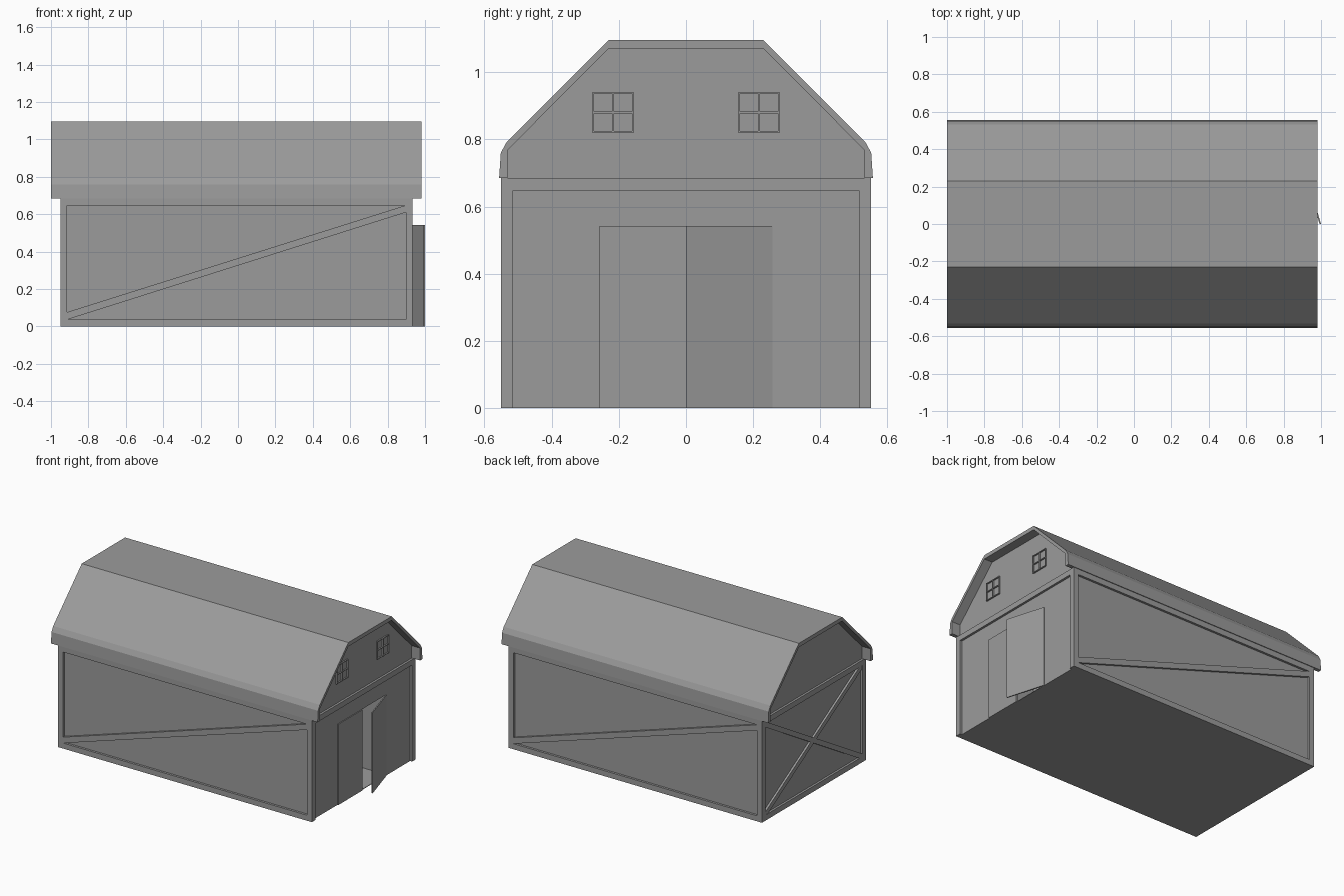
import bpy, bmesh
from mathutils import Vector

if "Cube" in bpy.data.objects:
    bpy.data.objects.remove(bpy.data.objects["Cube"])

X0, X1, Y, H = -0.95, 0.934, 0.551, 0.685  # body ends, half width, wall height
R, T, F = 0.015, 0.015, 0.037              # panel recess, wall thickness, frame width

grey = bpy.data.materials.new("dark_grey")
grey.diffuse_color = (0.33, 0.33, 0.33, 1)
grey.use_nodes = True
grey.node_tree.nodes["Principled BSDF"].inputs["Base Color"].default_value = grey.diffuse_color


def prism(name, pts, axis, a, b):
    """Extrude an outline along x (points are y,z) or y (points are x,z)."""
    bm = bmesh.new()
    co = [(a, p, q) if axis == 'x' else (p, a, q) for p, q in pts]
    face = bm.faces.new([bm.verts.new(c) for c in co])
    ext = bmesh.ops.extrude_face_region(bm, geom=[face])
    d = Vector((b - a, 0, 0) if axis == 'x' else (0, b - a, 0))
    bmesh.ops.translate(bm, vec=d, verts=[v for v in ext['geom'] if isinstance(v, bmesh.types.BMVert)])
    bmesh.ops.recalc_face_normals(bm, faces=bm.faces)
    me = bpy.data.meshes.new(name)
    bm.to_mesh(me)
    bm.free()
    me.materials.append(grey)
    ob = bpy.data.objects.new(name, me)
    bpy.context.collection.objects.link(ob)
    return ob


def rect(p0, p1, q0, q1):
    return [(p0, q0), (p1, q0), (p1, q1), (p0, q1)]


def frame(name, p0, p1, axis, a, b, sill=True):
    """Posts and rails around a wall panel."""
    prism(name + "_post_a", rect(p0, p0 + F, 0, H), axis, a, b)
    prism(name + "_post_b", rect(p1 - F, p1, 0, H), axis, a, b)
    prism(name + "_top_rail", rect(p0 + F, p1 - F, H - F, H), axis, a, b)
    if sill:
        prism(name + "_bottom_rail", rect(p0 + F, p1 - F, 0, F), axis, a, b)


# Floor
prism("floor", rect(X0 + R, X1 - R, 0, 0.004), 'y', -Y + R, Y - R)

# Long side walls with frame and one diagonal brace each
xa, xb = X0 + F, X1 - F
for name, s in (("front", -1), ("back", 1)):
    prism(name + "_wall", rect(X0 + R, X1 - R, 0, H), 'y', s * (Y - R - T), s * (Y - R))
    frame(name + "_frame", X0, X1, 'y', s * (Y - R), s * Y)
    brace = [(xa, F), (xb, 0.61), (xb, H - F), (xa, 0.077)]
    if s > 0:
        brace = [(xa + xb - x, z) for x, z in brace]
    prism(name + "_brace", brace, 'y', s * (Y - R), s * Y)

# Left end wall with crossed braces
W = Y - R
prism("left_wall", rect(-W, W, 0, H), 'x', X0 + R, X0 + R + T)
frame("left_frame", -Y, Y, 'x', X0, X0 + R)
e, top = Y - F, H - F
for s in (1, -1):
    pts = [(-e, F), (-e + 0.03, F), (e, top - 0.02), (e, top), (e - 0.03, top), (-e, F + 0.02)]
    prism("left_cross_brace", [(s * y, z) for y, z in pts], 'x', X0 + (0 if s > 0 else 0.001), X0 + R)

# Right end wall with door opening
D, DH = 0.257, 0.542
prism("right_wall", [(-W, 0), (-D, 0), (-D, DH), (D, DH), (D, 0), (W, 0), (W, H), (-W, H)],
      'x', X1 - R - T, X1 - R)
frame("right_frame", -Y, Y, 'x', X1 - R, X1, sill=False)

# Short entrance passage behind the doors
xd = X1 - R
for s in (-1, 1):
    prism("passage_side", rect(xd - 0.35, xd - T, 0, DH), 'y', s * (D + 0.004), s * (D + 0.012))
prism("passage_back", rect(-D, D, 0, DH), 'x', xd - 0.35, xd - 0.342)

# Closed door and door standing ajar
prism("closed_door", rect(-D, 0, 0, DH), 'x', xd - 0.01, xd + 0.006)
door = prism("open_door", rect(0, D, 0, DH), 'x', xd - 0.004, xd + 0.004)
for v in door.data.vertices:
    if v.co.y < 0.01:
        v.co.x += 0.077

# Gambrel roof shell
outer = [(0.556, H), (0.551, 0.76), (0.533, 0.793), (0.23, 1.096)]
inner = [(0.531, H), (0.531, 0.768), (0.23, 1.07)]
mirror = lambda p: [(-y, z) for y, z in reversed(p)]
prism("roof", outer + mirror(outer) + [(-y, z) for y, z in inner] + inner[::-1], 'x', -1.0, 0.981)

# Gable infills
gable = inner + mirror(inner)
prism("left_gable", gable, 'x', X0 + R, X0 + R + T)
prism("right_gable", gable, 'x', X1 - R - T, X1 - R)

# Four-pane windows in the right gable
h, b = 0.061, 0.0025
for c in (-0.217, 0.217):
    for o in (-h + b, 0, h - b):
        prism("window_upright", rect(c + o - b, c + o + b, 0.88 - h, 0.88 + h), 'x', xd, xd + 0.01)
        prism("window_crossbar", rect(c - h, c + h, 0.88 + o - b, 0.88 + o + b), 'x', xd, xd + 0.009)
